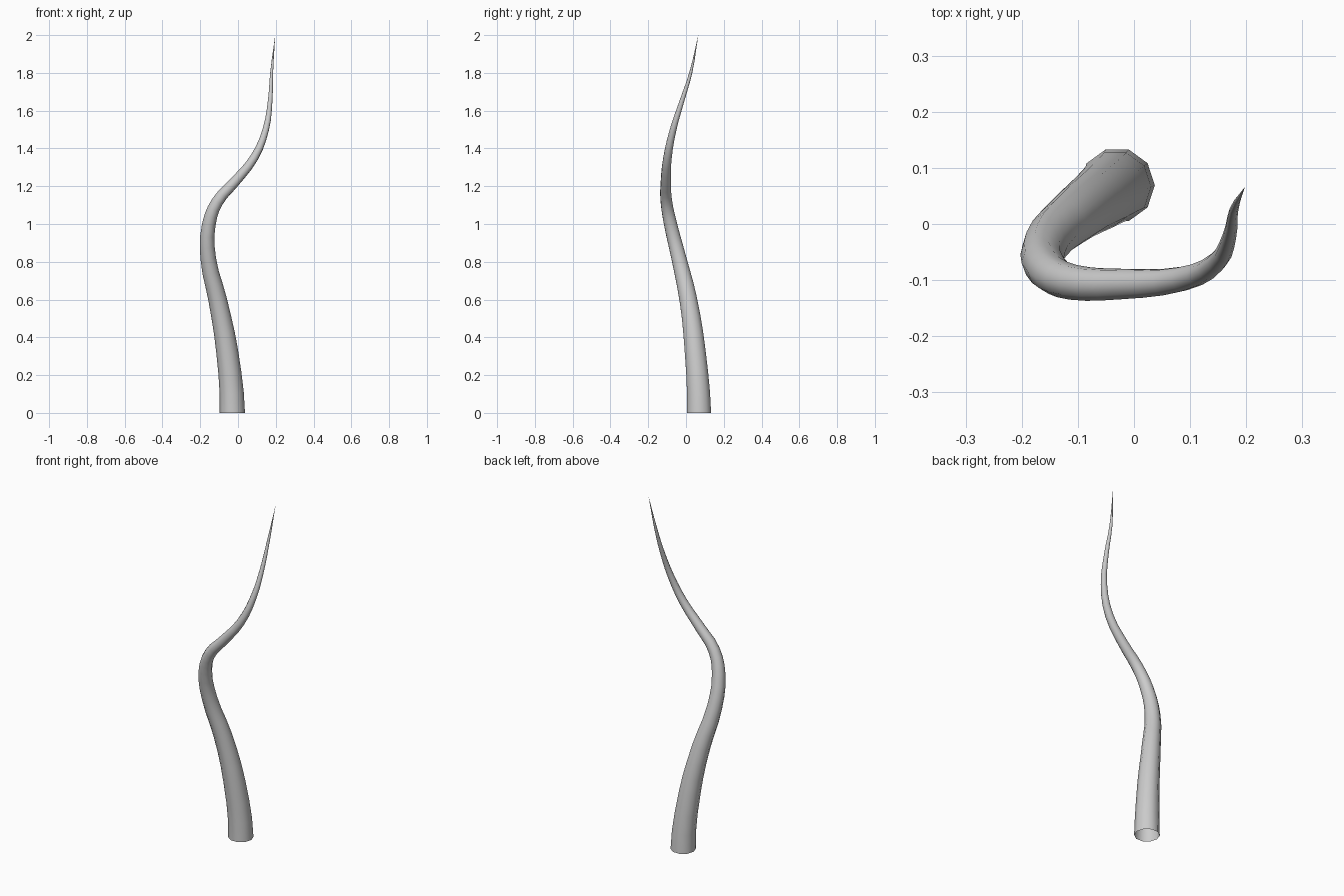
import bpy
from mathutils import Vector

if "Cube" in bpy.data.objects:
    bpy.data.objects.remove(bpy.data.objects["Cube"])

# Centre line of the horn: x, y, z, radius
path = [
    (-0.03, 0.069, 0.0, 0.067),
    (-0.058, 0.048, 0.33, 0.058),
    (-0.108, 0.012, 0.6, 0.049),
    (-0.158, -0.038, 0.82, 0.041),
    (-0.154, -0.082, 1.0, 0.036),
    (-0.108, -0.104, 1.12, 0.0315),
    (-0.02, -0.107, 1.22, 0.0275),
    (0.085, -0.098, 1.35, 0.0225),
    (0.147, -0.068, 1.5, 0.0175),
    (0.17, -0.022, 1.65, 0.0125),
    (0.178, 0.025, 1.8, 0.008),
    (0.197, 0.065, 2.0, 0.0002),
]

# Ten-sided tapered tube, open at the base
curve = bpy.data.curves.new("tendril", "CURVE")
curve.dimensions = "3D"
curve.bevel_depth = 1.0
curve.bevel_resolution = 3
curve.resolution_u = 3
curve.use_fill_caps = False
spline = curve.splines.new("BEZIER")
spline.bezier_points.add(len(path) - 1)
for p, (x, y, z, r) in zip(spline.bezier_points, path):
    p.co = (x, y, z)
    p.radius = r
    p.handle_left_type = p.handle_right_type = "AUTO"

# Base leaves the ground vertically
base = spline.bezier_points[0]
base.handle_left_type = base.handle_right_type = "FREE"
base.handle_left = base.co - Vector((0, 0, 0.11))
base.handle_right = base.co + Vector((0, 0, 0.11))

tendril = bpy.data.objects.new("tendril", curve)
bpy.context.collection.objects.link(tendril)

# Turn into a smooth mesh
bpy.context.view_layer.objects.active = tendril
tendril.select_set(True)
bpy.ops.object.convert(target="MESH")
bpy.ops.object.shade_smooth()
